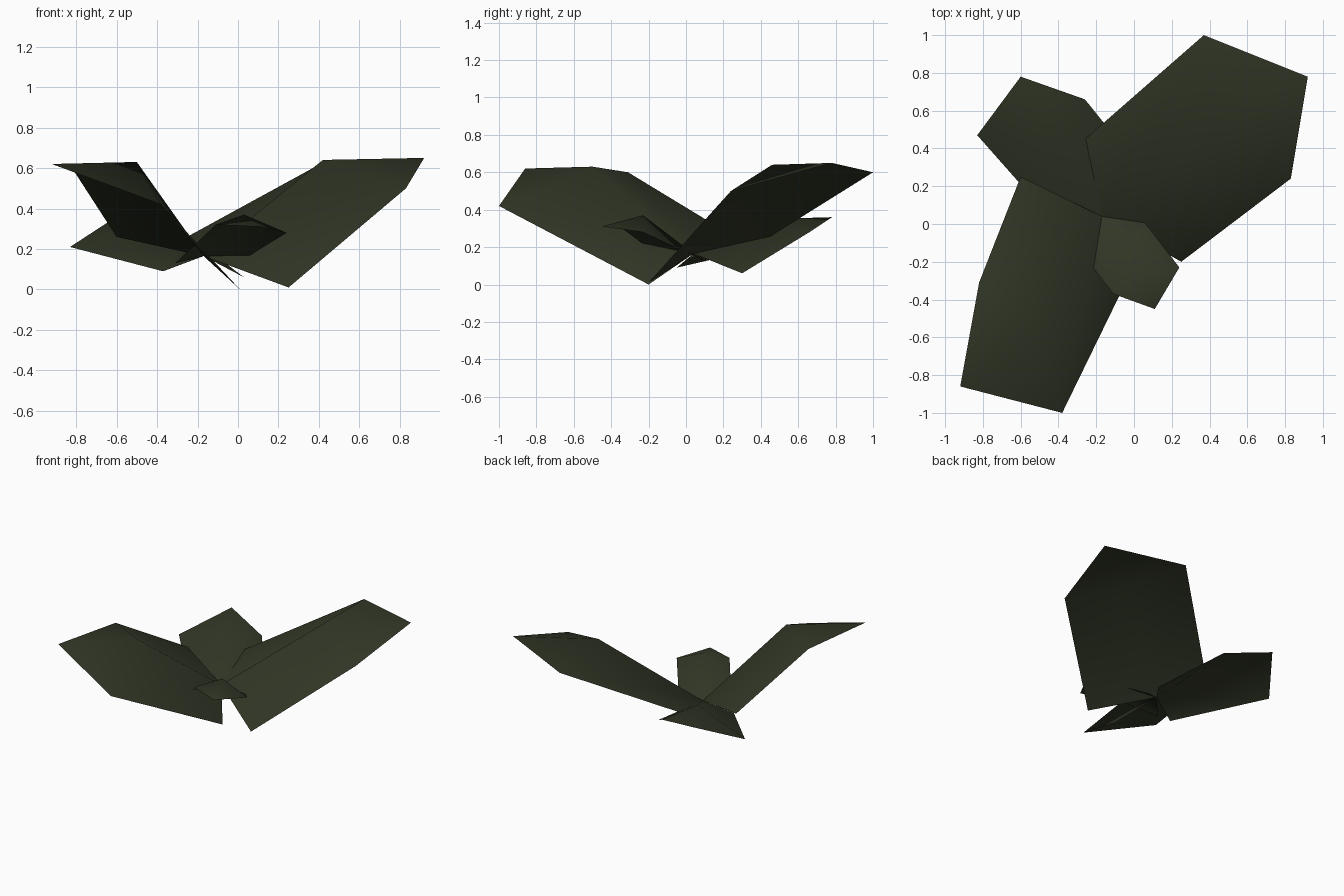
import bpy
from mathutils import Vector

default_cube = bpy.data.objects.get("Cube")
if default_cube:
    bpy.data.objects.remove(default_cube, do_unlink=True)


def make_material(name, colour):
    material = bpy.data.materials.new(name)
    material.use_nodes = True
    material.diffuse_color = colour
    shader = material.node_tree.nodes["Principled BSDF"]
    shader.inputs["Base Color"].default_value = colour
    shader.inputs["Roughness"].default_value = 0.9
    return material


leaf_green = make_material("dark leaf green", (0.030, 0.037, 0.019, 1))

# All leaves spring from one shared stem point
stem = Vector((-0.17, 0.04, 0.165))

# Each half of a leaf: a lower panel beside the midrib and an upper panel to the tip
LOWER_LEFT = ("stem", "rib", "left_edge", "left_base")
UPPER_LEFT = ("rib", "tip", "left_edge")
LOWER_RIGHT = ("stem", "right_base", "right_edge", "rib")
UPPER_RIGHT = ("rib", "right_edge", "tip")


def make_leaf(name, **points):
    """Folded leaf blade: a raised midrib with two drooping sides."""
    points["stem"] = stem
    keys = list(points)
    faces = [[keys.index(key) for key in panel]
             for panel in (LOWER_LEFT, UPPER_LEFT, LOWER_RIGHT, UPPER_RIGHT)]
    mesh = bpy.data.meshes.new(name)
    mesh.from_pydata([points[key] for key in keys], [], faces)
    mesh.materials.append(leaf_green)
    mesh.update()
    # wind every panel so that it faces upward
    if sum(face.normal.z for face in mesh.polygons) < 0:
        mesh.flip_normals()
    for face in mesh.polygons:
        face.use_smooth = True
    leaf = bpy.data.objects.new(name, mesh)
    bpy.context.collection.objects.link(leaf)
    return leaf


# Two long leaves
make_leaf("large_back_leaf",
          rib=(0.42, 0.46, 0.64), tip=(0.92, 0.78, 0.65),
          left_base=(-0.27, 0.44, 0.25), left_edge=(0.37, 1.0, 0.60),
          right_base=(0.25, -0.20, 0.01), right_edge=(0.83, 0.24, 0.50))
make_leaf("large_front_leaf",
          rib=(-0.50, -0.50, 0.63), tip=(-0.92, -0.86, 0.62),
          left_base=(0.01, -0.20, 0), left_edge=(-0.38, -1.0, 0.42),
          right_base=(-0.60, 0.25, 0.26), right_edge=(-0.82, -0.31, 0.60))

# Two short leaves between them
make_leaf("small_back_leaf",
          rib=(-0.41, 0.44, 0.35), tip=(-0.60, 0.78, 0.36),
          left_base=(-0.37, -0.05, 0.09), left_edge=(-0.83, 0.47, 0.21),
          right_base=(0.03, 0.30, 0.06), right_edge=(-0.26, 0.66, 0.28))
make_leaf("small_front_leaf",
          rib=(0.03, -0.23, 0.37), tip=(0.11, -0.45, 0.31),
          left_base=(-0.02, 0.11, 0.12), left_edge=(0.24, -0.23, 0.28),
          right_base=(-0.31, -0.11, 0.13), right_edge=(-0.11, -0.37, 0.32))
